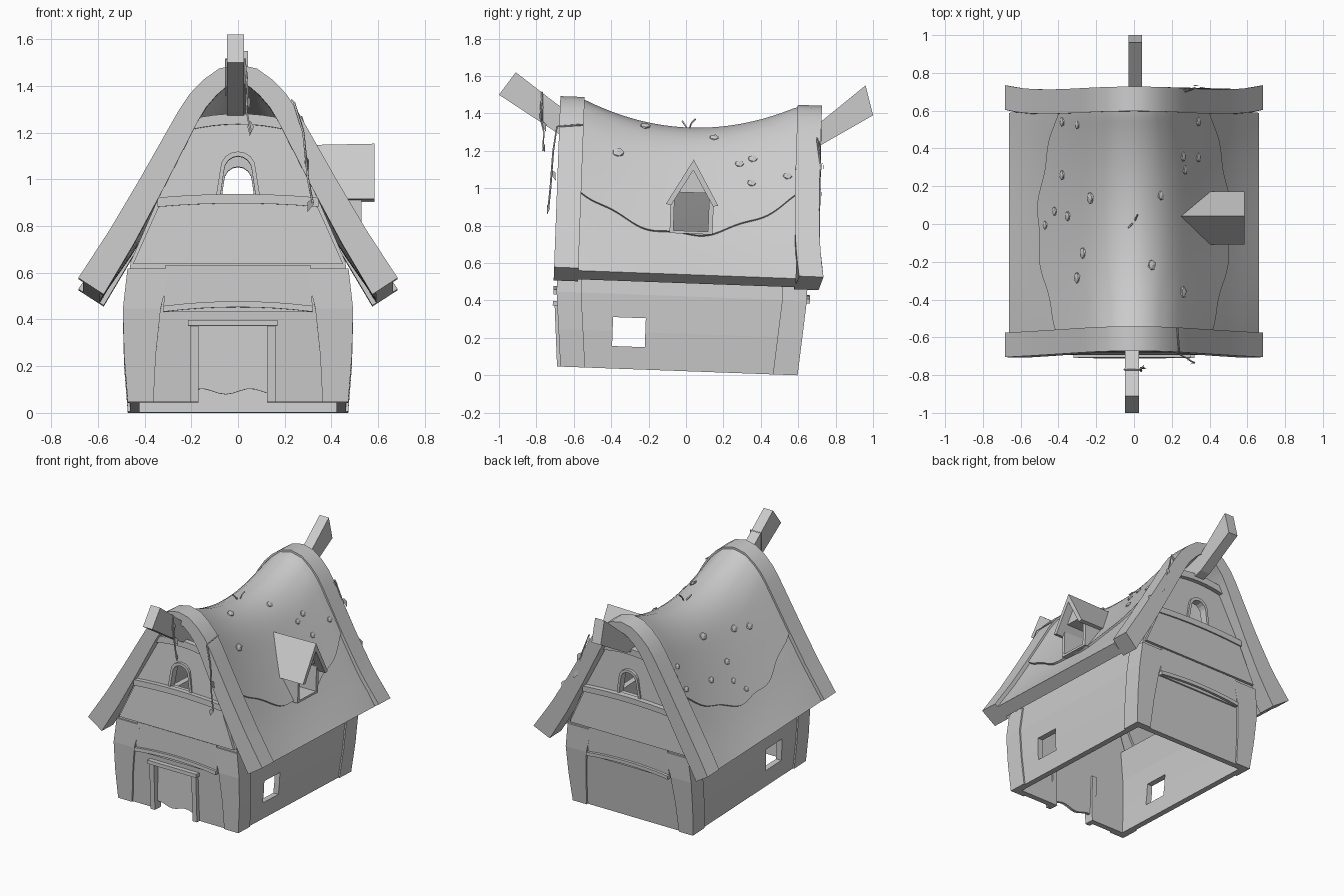
import bpy, bmesh, math, random
from mathutils import Matrix, Vector

random.seed(4)
if "Cube" in bpy.data.objects:
    bpy.data.objects.remove(bpy.data.objects["Cube"])

GREY = (0.6, 0.6, 0.6, 1)
mat = bpy.data.materials.new("plain grey")
mat.use_nodes = True
mat.diffuse_color = GREY
mat.node_tree.nodes["Principled BSDF"].inputs["Base Color"].default_value = GREY

# The whole cottage leans a little towards its back
LEAN = Matrix.Translation((0, 0, 0.022)) @ Matrix.Rotation(math.radians(-2.1), 4, 'X')


def add(name, bm, lean=True):
    bmesh.ops.recalc_face_normals(bm, faces=bm.faces[:])
    if lean:
        bm.transform(LEAN)
    me = bpy.data.meshes.new(name)
    bm.to_mesh(me)
    bm.free()
    me.materials.append(mat)
    ob = bpy.data.objects.new(name, me)
    bpy.context.collection.objects.link(ob)
    return ob


def loft(name, rings, lean=True):
    """Skin a row of equal rings and cap both ends."""
    bm = bmesh.new()
    rows = [[bm.verts.new(p) for p in r] for r in rings]
    n = len(rows[0])
    for a, b in zip(rows, rows[1:]):
        for i in range(n):
            j = (i + 1) % n
            bm.faces.new((a[i], a[j], b[j], b[i]))
    bm.faces.new(rows[0])
    bm.faces.new(rows[-1][::-1])
    return add(name, bm, lean)


def box(name, x0, x1, y0, y1, z0, z1):
    return loft(name, [[(x0, y0, z), (x1, y0, z), (x1, y1, z), (x0, y1, z)] for z in (z0, z1)])


def cut(targets, cutter):
    for ob in targets:
        m = ob.modifiers.new("opening", 'BOOLEAN')
        m.operation, m.solver, m.object = 'DIFFERENCE', 'EXACT', cutter
        bpy.context.view_layer.objects.active = ob
        bpy.ops.object.modifier_apply(modifier=m.name)
    bpy.data.objects.remove(cutter)


def smooth(obs):
    bpy.ops.object.select_all(action='DESELECT')
    for ob in obs:
        ob.select_set(True)
    bpy.context.view_layer.objects.active = obs[0]
    bpy.ops.object.shade_smooth_by_angle(angle=math.radians(35))
    bpy.ops.object.select_all(action='DESELECT')


def lerp(table, v):
    for (a, p), (b, q) in zip(table, table[1:]):
        if v <= b:
            return p + (q - p) * max(0, v - a) / (b - a)
    return table[-1][1]


# ---- Roof surface: half profile with sag along the ridge ----
PROFILE = [(0, 1.445), (.09, 1.425), (.16, 1.37), (.21, 1.315), (.25, 1.255),
           (.42, .955), (.55, .735), (.684, .53)]
LENGTHS = [0]
for a, b in zip(PROFILE, PROFILE[1:]):
    LENGTHS.append(LENGTHS[-1] + math.dist(a, b))
PX = [(l / LENGTHS[-1], p[0]) for l, p in zip(LENGTHS, PROFILE)]
PZ = [(l / LENGTHS[-1], p[1]) for l, p in zip(LENGTHS, PROFILE)]
SX = [(x, s) for s, x in PX]


def roof_point(s, y, depth, sag):
    """Point at signed profile position s, sunk by depth."""
    t, side = abs(s), (1 if s >= 0 else -1)
    e = .04
    lo, hi = max(0, t - e), min(1, t + e)
    tx, tz = lerp(PX, hi) - lerp(PX, lo), lerp(PZ, hi) - lerp(PZ, lo)
    if t < e:
        tx, tz = 1, tz * t / e / max(tx, .01)
    k = math.hypot(tx, tz)
    x = lerp(PX, t) + tz / k * depth
    z = lerp(PZ, t) - tx / k * depth
    weight = max(0, (lerp(PZ, t) - .53) / .91) ** .8
    z -= sag * max(0, 1 - ((y + .03) / .57) ** 2) * weight
    return Vector((side * x, y, z))


def roof_strip(name, ys, outer, inner, sag=0, limit=lambda y: 1, flare=0):
    rings = []
    for y in ys:
        m = limit(y)
        ss = [i / 14 * m for i in range(-14, 15)]
        ring = [roof_point(s, y, outer, sag) for s in ss]
        ring += [roof_point(s, y, inner(abs(s)), sag) for s in ss[::-1]]
        for p in ring:
            p.y += flare * abs(p.x / .68) ** 5
        rings.append(ring)
    return loft(name, rings)


def span(a, b, n):
    return [a + (b - a) * i / n for i in range(n + 1)]


roof = roof_strip("roof", span(-.62, .57, 18), .025, lambda t: .07 + .04 * t, .13)
cover = roof_strip("roof_cover", span(-.6, .55, 40), .012, lambda t: .04, .13,
                   lambda y: .57 + .17 * math.cos(math.pi * (y + .03) / 1.15) + .012 * math.sin(19 * y))
boards = [roof_strip("front_gable_board", (-.725, -.595), 0, lambda t: .08 + .05 * t),
          roof_strip("back_gable_board", (.545, .6, .675), 0, lambda t: .08 + .05 * t, 0, lambda y: 1, .04)]

# ---- Dormer on the left slope ----
dormer = loft("dormer_body", [[(x, -.115, .735), (x, .115, .735), (x, .115, .93), (x, 0, 1.1), (x, -.115, .93)]
                              for x in (.38, .53)])
loft("dormer_roof", [[(x, -.14, .89), (x, 0, 1.12 + x * .02), (x, .14, .89), (x, .112, .885), (x, 0, 1.075),
                      (x, -.112, .885)] for x in (.24, .585)])
cut([roof, cover, dormer], box("dormer_cutter", .2, .8, -.095, .09, .75, .955))
smooth([roof, cover] + boards)

# ---- Walls ----
HALF = [(0, .462), (.2, .478), (.4, .483), (.6, .46), (.9, .33), (1.215, .19)]
BULGE = [(0, 0), (.4, .035), (.6, .035), (1.215, 0)]


def wall_y(side, z, out=0):
    return (.585 if side > 0 else -.66) + side * (lerp(BULGE, z) + out)


gables = []
for side, word in ((-1, "front"), (1, "back")):
    rings = []
    for z, w in HALF:
        a, b = wall_y(side, z), wall_y(side, z, -.04)
        rings.append([(-w, a, z), (w, a, z), (w, b, z), (-w, b, z)])
    gables.append(loft(word + "_wall", rings))

    # stepped planking, then bowed beams
    for name, z0, z1, w0, w1, out in (("middle", .385, .585, .32, .31, .012), ("upper", .59, .86, .45, .33, .02)):
        rings = []
        for z, w in ((z0, w0), (z1, w1)):
            a, b = wall_y(side, z, out), wall_y(side, z, -.01)
            rings.append([(-w, a, z), (w, a, z), (w, b, z), (-w, b, z)])
        loft(f"{word}_{name}_planks", rings)
    for z, h, w, bow in ((.385, .025, .32, .02), (.835, .04, .345, .015), (1.165, .045, .21, .025)):
        rings = []
        for x in span(-w, w, 8):
            zz = z + bow * (1 - (x / w) ** 2)
            a, b = wall_y(side, z, .03), wall_y(side, z, -.01)
            rings.append([(x, a, zz), (x, b, zz), (x, b, zz + h), (x, a, zz + h)])
        loft(word + "_beam", rings)

    # corner posts
    for sx in (-1, 1):
        rings = []
        for z in (0, .2, .4, .57):
            x1, x0 = lerp(HALF, z) + .01, lerp(HALF, z) - .1 - .13 * z
            a, b = wall_y(side, z, .012), wall_y(side, z, -.12)
            if z == 0:
                b += side * .0
            rings.append([(sx * x0, a, z), (sx * x1, a, z), (sx * x1, b, z),
                          (sx * (x1 - .05), b, z), (sx * (x1 - .05), a - side * .05, z), (sx * x0, a - side * .05, z)])
        loft(word + "_corner_post", rings)

sides = []
for sx, word in ((-1, "right"), (1, "left")):
    rings = []
    for z in (0, .2, .4, .6):
        w = lerp(HALF, z)
        a, b = wall_y(-1, z, -.02), wall_y(1, z, -.02)
        rings.append([(sx * w, a, z), (sx * w, b, z), (sx * (w - .04), b, z), (sx * (w - .04), a, z)])
    sides.append(loft(word + "_wall", rings))
cut(sides, box("side_window_cutter", -.7, .7, -.4, -.225, .12, .275))

# arched attic windows with a raised surround
arch = [(-.075, .885), (.075, .885)] + [(.06 * math.cos(t), .99 + .063 * math.sin(t))
                                        for t in span(0, math.pi, 8)]
cut(gables, loft("arch_cutter", [[(x, y, z) for x, z in arch] for y in (-1, 1)]))
for side in (-1, 1):
    a, b = wall_y(side, .95, .012), wall_y(side, .95, -.04)
    rings = [[(x, a, z), (x * 1.25, a, z + abs(z - .885) * .12), (x * 1.25, b, z + abs(z - .885) * .12), (x, b, z)]
             for x, z in arch[1:] + arch[:1]]
    loft("arch_surround", rings)

# ---- Door ----
cut(gables[:1], box("door_cutter", -.17, .125, -.8, -.55, -.1, .33))
worn = [(x, .045 + .012 * math.sin(x * 30)) for x in span(.13, -.175, 10)]
loft("door", [[(x, y, z) for x, z in [(-.175, .335), (.13, .335)] + worn] for y in (-.665, -.645)])
for x in (-.205, .125):
    loft("door_post", [[(x, -.69 - k, z), (x + .035, -.69 - k, z), (x + .035, -.63, z), (x, -.63, z)]
                       for z, k in ((0, 0), (.33, .025))])
box("door_lintel", -.215, .17, -.725, -.65, .325, .35)

# ---- Ridge beam ends ----
for name, x0, x1, pts in (
        ("front_ridge_beam", -.047, .026, [(-1, 1.5), (-.91, 1.62), (-.69, 1.45), (-.5, 1.33), (-.5, 1.2), (-.68, 1.29)]),
        ("back_ridge_beam", -.03, .042, [(1, 1.39), (.96, 1.55), (.72, 1.355), (.52, 1.3), (.52, 1.17), (.72, 1.23)])):
    loft(name, [[(x, y, z) for y, z in pts] for x in (x0, x1)], False)

# ---- Moss tufts on the roof ----
for x, y in ((-.39, .55), (-.31, .53), (-.39, .27), (-.43, .08), (-.48, .01), (-.36, .05), (-.24, .14), (-.28, -.15),
             (-.31, -.28), (.15, .15), (.1, -.22), (.27, .36), (.35, .36), (.28, .29), (.35, .55), (.27, -.36)):
    s = math.copysign(lerp(SX, abs(x)), x)
    p = roof_point(s, y - .045, .01, .13)
    normal = p - roof_point(s, y - .045, .06, .13)
    bm = bmesh.new()
    bmesh.ops.create_icosphere(bm, subdivisions=1, radius=random.uniform(.025, .036))
    bm.transform(Matrix.Translation(p) @ normal.to_track_quat('Z', 'Y').to_matrix().to_4x4()
                 @ Matrix.Diagonal((1, .8, .35, 1)))
    add("moss_tuft", bm)


# ---- Vines and leaves ----
def vine(name, pts, closed=False):
    cu = bpy.data.curves.new(name, 'CURVE')
    cu.dimensions, cu.bevel_depth, cu.bevel_resolution = '3D', .005, 0
    sp = cu.splines.new('POLY')
    sp.points.add(len(pts) - 1)
    for q, p in zip(sp.points, pts):
        q.co = (*p, 1)
    sp.use_cyclic_u = closed
    cu.materials.append(mat)
    bpy.context.collection.objects.link(bpy.data.objects.new(name, cu))


def leaf(x, y, z, size=.04):
    bm = bmesh.new()
    pts = ((0, 0, 0), (.4, .1, -.6), (0, .15, -1.6), (-.4, .1, -.6))
    bm.faces.new([bm.verts.new(Vector(p) * size) for p in pts])
    bm.transform(Matrix.Translation((x, y, z)) @ Matrix.Rotation(random.uniform(-1.2, 1.2), 4, 'Z')
                 @ Matrix.Rotation(random.uniform(-.5, .5), 4, 'Y'))
    add("leaf", bm, False)


vine("beam_vine_loop", [(-.052, -.77, 1.36), (.031, -.77, 1.36), (.031, -.77, 1.515), (-.052, -.77, 1.515)], True)
vine("beam_vine", [(.031, -.77, 1.5), (.04, -.78, 1.38), (.035, -.76, 1.3), (.055, -.765, 1.2)])
vine("board_vine", [(.23, -.55, 1.34), (.24, -.69, 1.33), (.28, -.71, 1.2), (.3, -.725, 1.0), (.32, -.735, .9)])
vine("back_vine", [(.27, .7, 1.27), (.32, .72, 1.12), (.35, .71, .98), (.46, .7, .88)])
vine("ridge_sprout", [(-.03, -.02, 1.36), (-.01, 0, 1.33), (0, .01, 1.3), (.01, .03, 1.35), (.02, .05, 1.37)])
for p in ((.04, -.77, 1.46), (.04, -.765, 1.36), (.055, -.765, 1.25), (.32, -.735, .92), (.29, -.72, 1.1),
          (.27, .71, 1.26), (.32, .73, 1.14), (.35, .72, 1.0), (.4, .71, .95), (.46, .71, .9)):
    leaf(*p)
